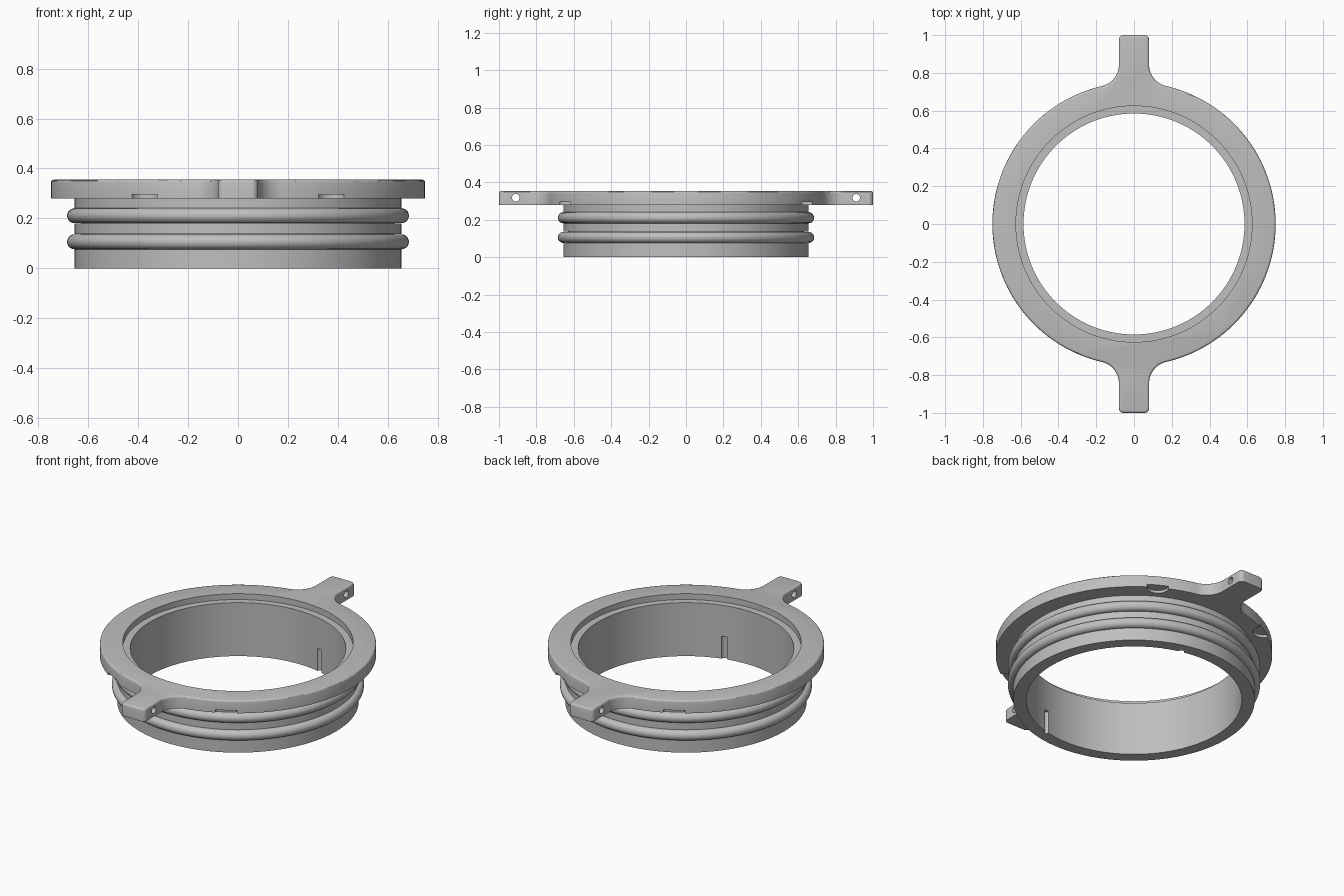
import bpy, bmesh, math
from math import sin, cos, pi, radians, sqrt
from mathutils import Matrix, Vector

cube = bpy.data.objects.get("Cube")
if cube:
    bpy.data.objects.remove(cube, do_unlink=True)

SEG = 144
BOTTOM, TOP = 0.28, 0.355        # flange heights
RIM, BORE, RECESS = 0.75, 0.585, 0.625

grey = bpy.data.materials.new("satin_grey")
grey.use_nodes = True
colour = (0.52, 0.52, 0.52, 1)
grey.diffuse_color = colour
grey.node_tree.nodes["Principled BSDF"].inputs["Base Color"].default_value = colour


def make(name, bm):
    bmesh.ops.recalc_face_normals(bm, faces=bm.faces)
    mesh = bpy.data.meshes.new(name)
    bm.to_mesh(mesh)
    bm.free()
    mesh.materials.append(grey)
    ob = bpy.data.objects.new(name, mesh)
    bpy.context.collection.objects.link(ob)
    return ob


def activate(ob):
    bpy.ops.object.select_all(action='DESELECT')
    ob.select_set(True)
    bpy.context.view_layer.objects.active = ob


def smooth(ob):
    activate(ob)
    bpy.ops.object.shade_smooth_by_angle(angle=radians(30))


def lathe(name, profile):
    """Revolve a closed (radius, height) profile around z."""
    bm = bmesh.new()
    rings = [[bm.verts.new((r * cos(a), r * sin(a), z)) for r, z in profile]
             for a in (2 * pi * i / SEG for i in range(SEG))]
    n = len(profile)
    for i, ring in enumerate(rings):
        after = rings[(i + 1) % SEG]
        for j in range(n):
            k = (j + 1) % n
            bm.faces.new((ring[j], after[j], after[k], ring[k]))
    return make(name, bm)


def cylinder(bm, radius, depth, matrix, sides):
    bmesh.ops.create_cone(bm, cap_ends=True, segments=sides, radius1=radius,
                          radius2=radius, depth=depth, matrix=matrix)


def cut(ob, bm):
    cutter = make("cutter", bm)
    cutter.hide_render = True
    mod = ob.modifiers.new("cut", 'BOOLEAN')
    mod.operation, mod.solver, mod.object = 'DIFFERENCE', 'EXACT', cutter
    activate(ob)
    bpy.ops.object.modifier_apply(modifier=mod.name)
    bpy.data.objects.remove(cutter, do_unlink=True)


def arc(cx, cy, r, start, end, steps):
    return [(cx + r * cos(start + (end - start) * i / steps),
             cy + r * sin(start + (end - start) * i / steps)) for i in range(steps + 1)]


# Flange outline: one quadrant of rim, root fillet and tab tip, then mirrored
HALF, FILLET, CORNER = 0.08, 0.116, 0.025
fx = HALF + FILLET
fy = sqrt((RIM + FILLET) ** 2 - fx ** 2)
meet = math.atan2(fy, fx)
quarter = arc(0, 0, RIM, 0, meet, 32)
quarter += arc(fx, fy, FILLET, meet + pi, pi, 12)[1:]
quarter += arc(HALF - CORNER, 1 - CORNER, CORNER, 0, pi / 2, 6)
half = quarter + [(-x, y) for x, y in reversed(quarter)]
outline = half + [(x, -y) for x, y in reversed(half)][1:-1]

# Flange plate with a softened top edge
bm = bmesh.new()
lower = [bm.verts.new((x, y, BOTTOM)) for x, y in outline]
upper = [bm.verts.new((x, y, TOP)) for x, y in outline]
bm.faces.new(lower)
bm.faces.new(upper)
count = len(outline)
for i in range(count):
    j = (i + 1) % count
    bm.faces.new((lower[i], lower[j], upper[j], upper[i]))
bmesh.ops.recalc_face_normals(bm, faces=bm.faces)
top_edges = [e for e in bm.edges if all(v.co.z > TOP - 0.001 for v in e.verts)]
bmesh.ops.bevel(bm, geom=top_edges, offset=0.012, segments=3, profile=0.5, affect='EDGES')
flange = make("flange_with_tabs", bm)

# Central opening
bm = bmesh.new()
cylinder(bm, RECESS, 0.4, Matrix.Translation((0, 0, 0.3)), SEG)
cut(flange, bm)

# Cross holes in the tabs and half-round notches under the rim
bm = bmesh.new()
for side in (-1, 1):
    cylinder(bm, 0.02, 0.4, Matrix.Translation((0, side * 0.91, 0.318))
             @ Matrix.Rotation(pi / 2, 4, 'Y'), 24)
    for angle in (60, 120):
        a = radians(angle * side)
        cylinder(bm, 0.06, 0.04, Matrix.Translation((RIM * cos(a), RIM * sin(a), 0.276)), 32)
cut(flange, bm)
smooth(flange)

# Sleeve with two seal grooves and a shelf inside the flange
WALL, GROOVE = 0.655, 0.63
SEALS = (0.106, 0.211)
profile = [(BORE, 0), (WALL, 0)]
for z in SEALS:
    profile += [(WALL, z - 0.031), (GROOVE, z - 0.031), (GROOVE, z + 0.031), (WALL, z + 0.031)]
profile += [(WALL, BOTTOM), (RECESS, BOTTOM), (RECESS, 0.32), (BORE, 0.32)]
sleeve = lathe("sleeve", profile)

# Two short grooves rising from the bottom of the bore
bm = bmesh.new()
for side in (-1, 1):
    a = radians(76 * side)
    cylinder(bm, 0.017, 0.17, Matrix.Translation((BORE * cos(a), BORE * sin(a), 0.05)), 16)
cut(sleeve, bm)
smooth(sleeve)

# Seal rings
for name, z in zip(("lower_seal_ring", "upper_seal_ring"), SEALS):
    ring = lathe(name, arc(WALL, z, 0.03, 0, 2 * pi, 20)[:-1])
    smooth(ring)
